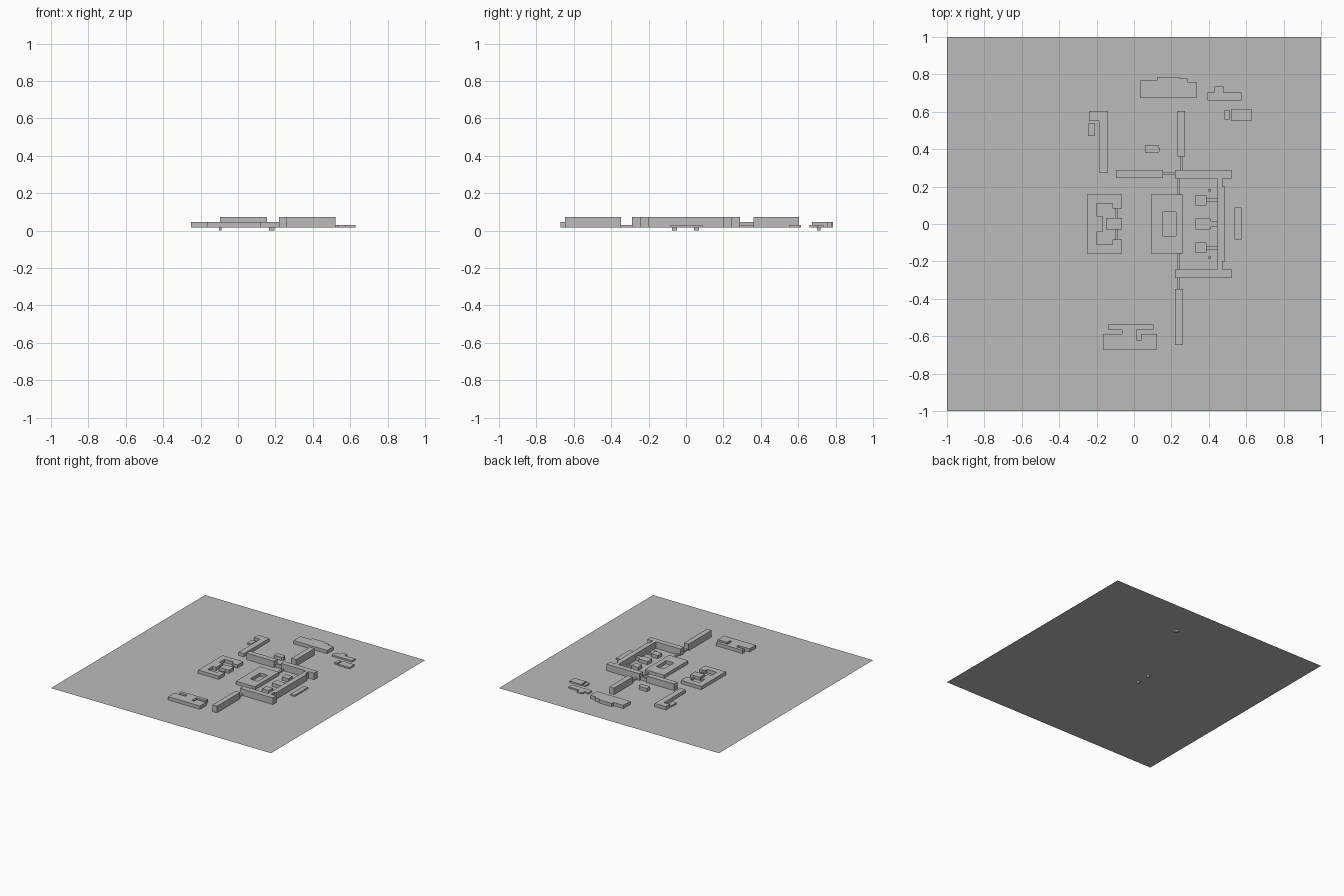
import bpy
import bmesh

GROUND, TINY, LOW, TALL = 0.018, 0.03, 0.045, 0.072

if "Cube" in bpy.data.objects:
    bpy.data.objects.remove(bpy.data.objects["Cube"], do_unlink=True)

grey = bpy.data.materials.new("plain grey")
grey.use_nodes = True
colour = (0.5, 0.5, 0.5, 1)
grey.diffuse_color = colour
grey.node_tree.nodes["Principled BSDF"].inputs["Base Color"].default_value = colour


def finish(name, bm):
    mesh = bpy.data.meshes.new(name)
    bm.to_mesh(mesh)
    bm.free()
    mesh.materials.append(grey)
    obj = bpy.data.objects.new(name, mesh)
    bpy.context.collection.objects.link(obj)
    return obj


def raise_faces(name, bm, bottom, top):
    """Extrude flat faces from bottom up to top."""
    result = bmesh.ops.extrude_face_region(bm, geom=bm.faces[:], use_keep_orig=True)
    verts = [g for g in result["geom"] if isinstance(g, bmesh.types.BMVert)]
    bmesh.ops.translate(bm, vec=(0, 0, top - bottom), verts=verts)
    bmesh.ops.recalc_face_normals(bm, faces=bm.faces[:])
    return finish(name, bm)


def plan(name, points, top, bottom=GROUND):
    """A block with the given floor outline."""
    bm = bmesh.new()
    bm.faces.new([bm.verts.new((x, y, bottom)) for x, y in points])
    return raise_faces(name, bm, bottom, top)


def box(name, x0, x1, y0, y1, top, bottom=GROUND):
    return plan(name, [(x0, y0), (x1, y0), (x1, y1), (x0, y1)], top, bottom)


def mirrored(half):
    """Close a half outline by reflecting it front to back."""
    return half + [(x, -y) for x, y in reversed(half)]


def ring(name, outer, inner, top):
    """A rectangular block around a rectangular courtyard."""
    bm = bmesh.new()
    loops = [[bm.verts.new((cx + sx * w, cy + sy * d, GROUND))
              for sx, sy in ((-1, -1), (1, -1), (1, 1), (-1, 1))]
             for cx, cy, w, d in (outer, inner)]
    for i in range(4):
        j = (i + 1) % 4
        bm.faces.new((loops[0][i], loops[0][j], loops[1][j], loops[1][i]))
    return raise_faces(name, bm, GROUND, top)


# Ground sheet
sheet = bmesh.new()
sheet.faces.new([sheet.verts.new((x, y, GROUND))
                 for x, y in ((-1, -1), (1, -1), (1, 1), (-1, 1))])
finish("ground", sheet)

# Central block with courtyard
ring("central_block", (0.177, 0, 0.086, 0.157), (0.19, 0, 0.035, 0.064), LOW)

# East court: tall spine with two wings
plan("east_court", mirrored([
    (0.445, 0), (0.445, 0.244), (0.22, 0.244), (0.22, 0.289), (0.52, 0.289),
    (0.52, 0.244), (0.472, 0.244), (0.472, 0.2), (0.487, 0.2)])[:-1], TALL)
plan("east_middle_block", mirrored([
    (0.328, 0.03), (0.41, 0.03), (0.41, 0.017), (0.445, 0.017)]), LOW)
for side, s in (("back", 1), ("front", -1)):
    y0, y1 = sorted((s * 0.1, s * 0.155))
    box(f"east_{side}_block", 0.328, 0.387, y0, y1, LOW)
    y0, y1 = sorted((s * 0.121, s * 0.139))
    box(f"east_{side}_link", 0.387, 0.445, y0, y1, TINY)
    y0, y1 = sorted((s * 0.174, s * 0.188))
    box(f"east_{side}_hut", 0.399, 0.412, y0, y1, TINY)
box("east_low_bar", 0.537, 0.574, -0.083, 0.088, TINY)

# Tall bars and the low links between them
box("west_wing_bar", -0.095, 0.156, 0.246, 0.289, TALL)
box("wing_link", 0.156, 0.22, 0.262, 0.278, LOW)
box("back_bar", 0.231, 0.274, 0.361, 0.605, TALL)
box("front_bar", 0.22, 0.263, -0.648, -0.348, TALL)
for name, x, y0, y1 in (("back_outer_link", 0.245, 0.289, 0.361),
                        ("back_inner_link", 0.231, 0.157, 0.244),
                        ("front_inner_link", 0.231, -0.244, -0.157),
                        ("front_outer_link", 0.231, -0.348, -0.289)):
    box(name, x, x + 0.015, y0, y1, TINY)

# West block, open to the east, with a pavilion on thin links
plan("west_block", mirrored([
    (-0.168, 0.043), (-0.2, 0.043), (-0.2, 0.11), (-0.114, 0.11), (-0.114, 0.083),
    (-0.063, 0.083), (-0.063, 0.158), (-0.251, 0.158)]), LOW)
box("west_pavilion", -0.15, -0.063, -0.03, 0.033, LOW)
for side, y0, y1 in (("back", 0.033, 0.083), ("front", -0.083, -0.03)):
    box(f"west_{side}_link", -0.1, -0.089, y0, y1, TINY)

# North-west group
plan("north_west_block", [(-0.138, 0.273), (-0.138, 0.603), (-0.24, 0.603),
                          (-0.24, 0.552), (-0.186, 0.552), (-0.186, 0.273)], LOW)
box("north_west_hut", -0.245, -0.208, 0.471, 0.536, TINY)
plan("small_block", [(0.06, 0.38), (0.13, 0.38), (0.14, 0.39),
                     (0.14, 0.407), (0.13, 0.407), (0.13, 0.423), (0.06, 0.423)], LOW)

# North group
plan("north_block", [(0.033, 0.675), (0.338, 0.675), (0.338, 0.76), (0.285, 0.76),
                     (0.285, 0.777), (0.242, 0.777), (0.242, 0.787),
                     (0.124, 0.787), (0.124, 0.766), (0.033, 0.766)], LOW)
plan("north_east_block", [(0.392, 0.659), (0.574, 0.659), (0.574, 0.704), (0.478, 0.704),
                          (0.478, 0.734), (0.43, 0.734), (0.43, 0.704), (0.392, 0.704)], TINY)
box("north_east_hut", 0.52, 0.628, 0.552, 0.616, TINY)
box("north_east_shed", 0.483, 0.51, 0.56, 0.61, TINY)

# South block
plan("south_block", [(-0.165, -0.67), (0.124, -0.67), (0.124, -0.589), (0.038, -0.589),
                     (0.038, -0.624), (0.017, -0.624), (0.017, -0.565), (0.103, -0.565),
                     (0.103, -0.538), (-0.138, -0.538), (-0.138, -0.565),
                     (-0.063, -0.565), (-0.063, -0.589), (-0.165, -0.589)], LOW)

# Short footings under the ground
for name, x, y, w, d in (("back_footing", 0.18, 0.71, 0.014, 0.01),
                         ("west_back_footing", -0.095, 0.056, 0.006, 0.013),
                         ("west_front_footing", -0.095, -0.062, 0.006, 0.013)):
    box(name, x - w, x + w, y - d, y + d, GROUND, 0)
